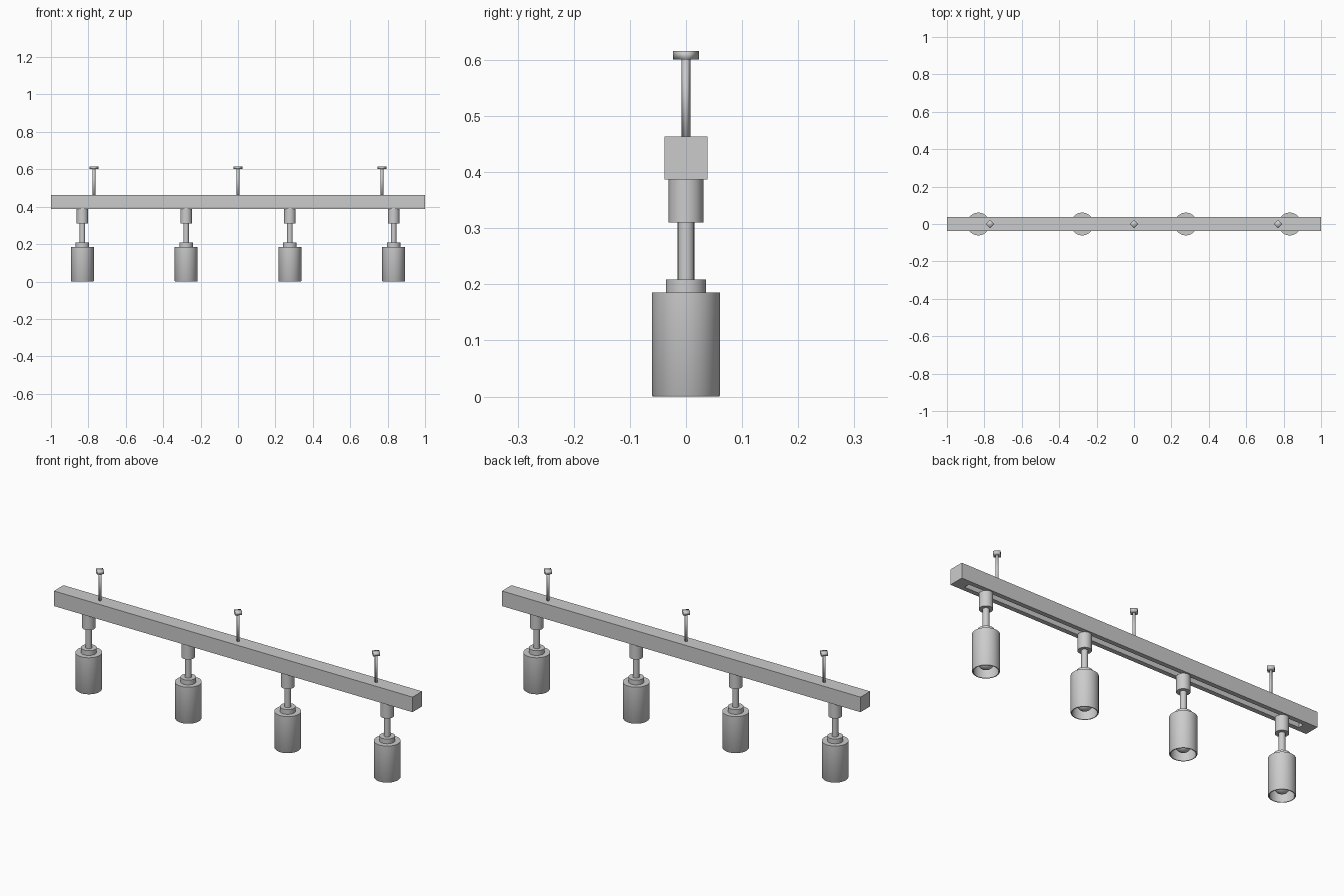
import bpy, bmesh, math

if "Cube" in bpy.data.objects:
    bpy.data.objects.remove(bpy.data.objects["Cube"])

grey = bpy.data.materials.new("light_grey")
grey.diffuse_color = (0.6, 0.6, 0.6, 1)
grey.use_nodes = True
grey.node_tree.nodes["Principled BSDF"].inputs["Base Color"].default_value = grey.diffuse_color


def finish(name, bm, loc, angle=40):
    bmesh.ops.recalc_face_normals(bm, faces=bm.faces)
    me = bpy.data.meshes.new(name)
    bm.to_mesh(me)
    bm.free()
    me.materials.append(grey)
    ob = bpy.data.objects.new(name, me)
    ob.location = loc
    bpy.context.collection.objects.link(ob)
    if angle:
        bpy.ops.object.select_all(action='DESELECT')
        ob.select_set(True)
        bpy.context.view_layer.objects.active = ob
        bpy.ops.object.shade_smooth_by_angle(angle=math.radians(angle))
    return ob


def lathe(name, profile, loc, sides=32, angle=40):
    """Spin a (radius, z) profile; radius 0 points close the ends."""
    bm = bmesh.new()
    vs = [bm.verts.new((r, 0, z)) for r, z in profile]
    edges = [bm.edges.new(p) for p in zip(vs, vs[1:])]
    bmesh.ops.spin(bm, geom=vs + edges, cent=(0, 0, 0), axis=(0, 0, 1),
                   angle=math.tau, steps=sides, use_duplicate=False)
    bmesh.ops.remove_doubles(bm, verts=bm.verts, dist=1e-5)
    return finish(name, bm, loc, angle)


def tube(name, r, z0, z1, loc, sides=32, angle=40):
    return lathe(name, [(0, z0), (r, z0), (r, z1), (0, z1)], loc, sides, angle)


def box(name, size, loc):
    bm = bmesh.new()
    bmesh.ops.create_cube(bm, size=1)
    bmesh.ops.scale(bm, vec=size, verts=bm.verts)
    return finish(name, bm, loc, 0)


# Rail with a long slot in its underside
rail = box("rail", (2, 0.076, 0.076), (0, 0, 0.425))
cutter = box("slot_cutter", (1.88, 0.03, 0.06), (0, 0, 0.385))
cutter.hide_render = True
cutter.hide_set(True)
mod = rail.modifiers.new("slot", 'BOOLEAN')
mod.operation = 'DIFFERENCE'
mod.solver = 'EXACT'
mod.object = cutter
bpy.context.view_layer.objects.active = rail
bpy.ops.object.modifier_apply(modifier="slot")
bpy.data.objects.remove(cutter)

# Four-sided hanging rods with ceiling caps
for x in (-0.77, 0, 0.77):
    tube("hanger_rod", 0.008, 0.45, 0.602, (x, 0, 0), 4, 95)
    tube("hanger_cap", 0.023, 0.601, 0.616, (x, 0, 0), 4, 95)

# Spot lamps
for i in range(4):
    at = (-0.832 + i * 0.5547, 0, 0)
    tube("lamp_mount", 0.031, 0.31, 0.387, at)
    tube("lamp_stem", 0.015, 0.2, 0.315, at, 16)
    tube("lamp_neck", 0.036, 0.183, 0.209, at)
    # Shade open at the bottom
    lathe("lamp_shade", [(0, 0.185), (0.061, 0.185), (0.061, 0.003), (0.059, 0),
                         (0.055, 0), (0.055, 0.175), (0, 0.175)], at, 32, 50)
    # Bulb: rounded globe with a neck rising to the shade top
    globe = [(0.037 * math.sin(a), 0.05 - 0.037 * math.cos(a))
             for a in (k * math.pi / 14 for k in range(11))]
    lathe("bulb", globe + [(0.016, 0.11), (0.016, 0.176)], at, 24, 60)
